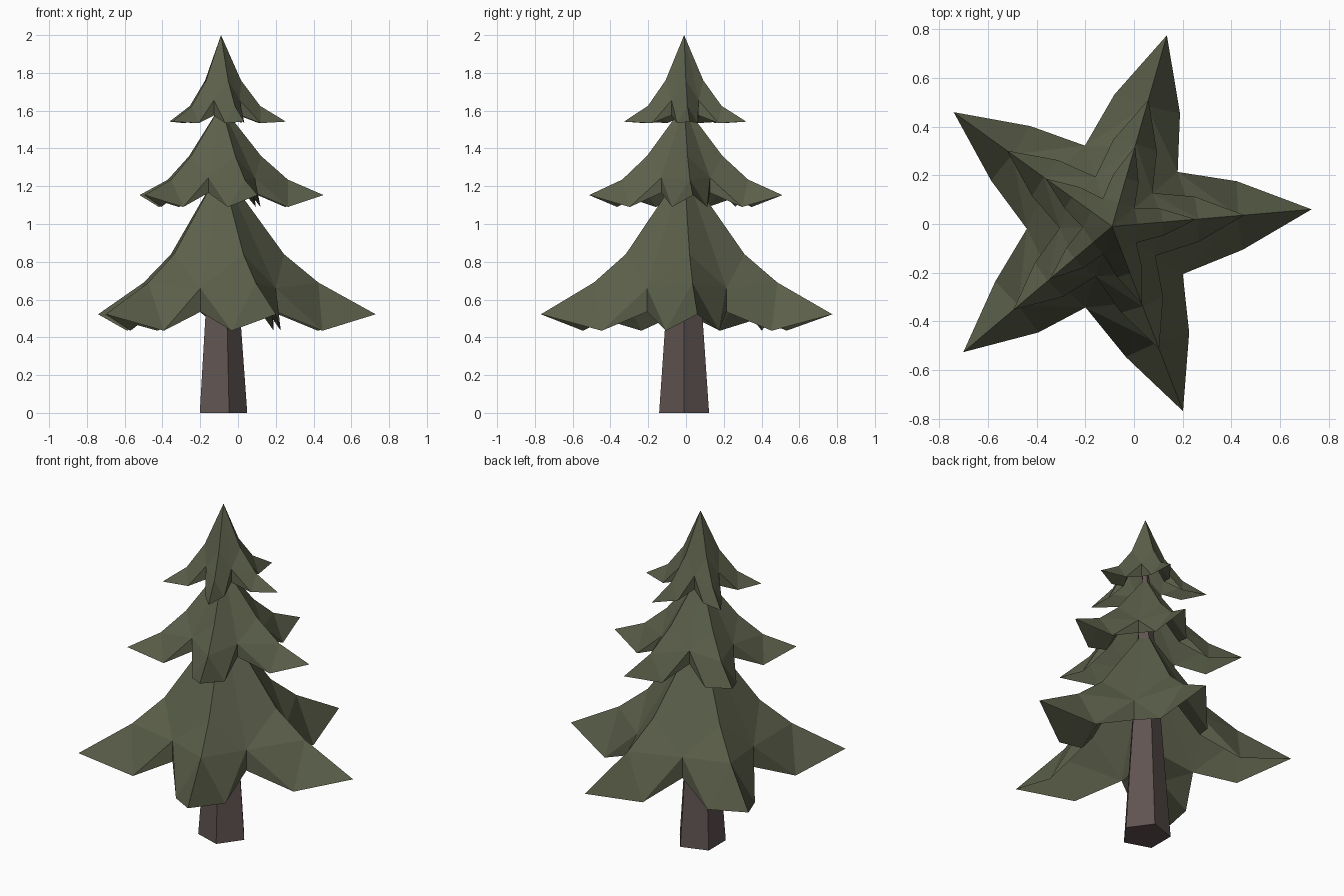
import bpy
import bmesh
from math import cos, sin, radians

cube = bpy.data.objects.get("Cube")
if cube:
    bpy.data.objects.remove(cube, do_unlink=True)

SIDES = 5
STEP = 360 / SIDES
AXIS = (-0.09, -0.01)
# Slightly irregular branch headings, reaches and notch headings
HEADINGS = (4.9, 74, 144.2, 220.2, 291)
REACHES = (1.015, 1.008, 0.99, 0.987, 1.003)
NOTCHES = (39.7, 108.6, 181.6, 251.9, 326)


def make_material(name, color):
    mat = bpy.data.materials.new(name)
    mat.use_nodes = True
    mat.diffuse_color = color
    bsdf = mat.node_tree.nodes["Principled BSDF"]
    bsdf.inputs["Base Color"].default_value = color
    bsdf.inputs["Roughness"].default_value = 0.9
    return mat


def finish(bm, name, mat):
    bmesh.ops.recalc_face_normals(bm, faces=bm.faces)
    mesh = bpy.data.meshes.new(name)
    bm.to_mesh(mesh)
    bm.free()
    mesh.materials.append(mat)
    obj = bpy.data.objects.new(name, mesh)
    bpy.context.collection.objects.link(obj)
    return obj


def polar(bm, r, angle, z):
    return bm.verts.new((AXIS[0] + r * cos(radians(angle)),
                         AXIS[1] + r * sin(radians(angle)), z))


def make_tier(name, mat, apex, upper, lower, tip, mid, notch, drop):
    """Hollow star-shaped skirt; each pair is (radius, height)."""
    bm = bmesh.new()

    def branch_ring(pair, turn=0, down=0):
        return [polar(bm, pair[0] * k, h + turn, pair[1] - down)
                for h, k in zip(HEADINGS, REACHES)]

    tips = branch_ring(tip)
    mids = {1: branch_ring(mid, 15), -1: branch_ring(mid, -15)}
    # Outer slopes, then the parallel inner slopes that hollow the skirt
    layers = []
    for down in (0, drop):
        layers.append((polar(bm, 0, 0, apex - down),
                       branch_ring(upper, 0, down),
                       branch_ring(lower, 0, down * 0.5),
                       [polar(bm, notch[0], a, notch[1] - down) for a in NOTCHES]))

    for i in range(SIDES):
        for side in (1, -1):
            j = i if side == 1 else i - 1
            t, m = tips[i], mids[side][i]
            for peak, ridge_a, ridge_b, valley in layers:
                a, b, v = ridge_a[i], ridge_b[i], valley[j]
                for face in ((peak, a, v), (a, b, v), (b, m, v), (b, t, m)):
                    bm.faces.new(face)
            # Notch wall joining both layers
            bm.faces.new((layers[0][3][j], m, layers[1][3][j]))
    return finish(bm, name, mat)


foliage = make_material("dark_olive_green", (0.105, 0.115, 0.068, 1))
bark = make_material("grey_brown_bark", (0.115, 0.088, 0.082, 1))

# Trunk: tapered five-sided post running up inside the tiers
bm = bmesh.new()
bottom, top = [[polar(bm, r, STEP * i, z) for i in range(SIDES)]
               for r, z in ((0.139, 0), (0.02, 1.65))]
for i in range(SIDES):
    k = (i + 1) % SIDES
    bm.faces.new((bottom[i], bottom[k], top[k], top[i]))
bm.faces.new(bottom[::-1])
bm.faces.new(top)
finish(bm, "trunk", bark)

# Three tiers of branches
make_tier("lower_branches", foliage, apex=1.3, upper=(0.33, 0.84), lower=(0.51, 0.69),
          tip=(0.81, 0.522), mid=(0.537, 0.435), notch=(0.35, 0.66), drop=0.125)
make_tier("middle_branches", foliage, apex=1.63, upper=(0.21, 1.36), lower=(0.35, 1.235),
          tip=(0.537, 1.153), mid=(0.355, 1.09), notch=(0.215, 1.245), drop=0.08)
make_tier("top_branches", foliage, apex=2.0, upper=(0.105, 1.76), lower=(0.205, 1.625),
          tip=(0.34, 1.542), mid=(0.21, 1.534), notch=(0.12, 1.655), drop=0.08)
